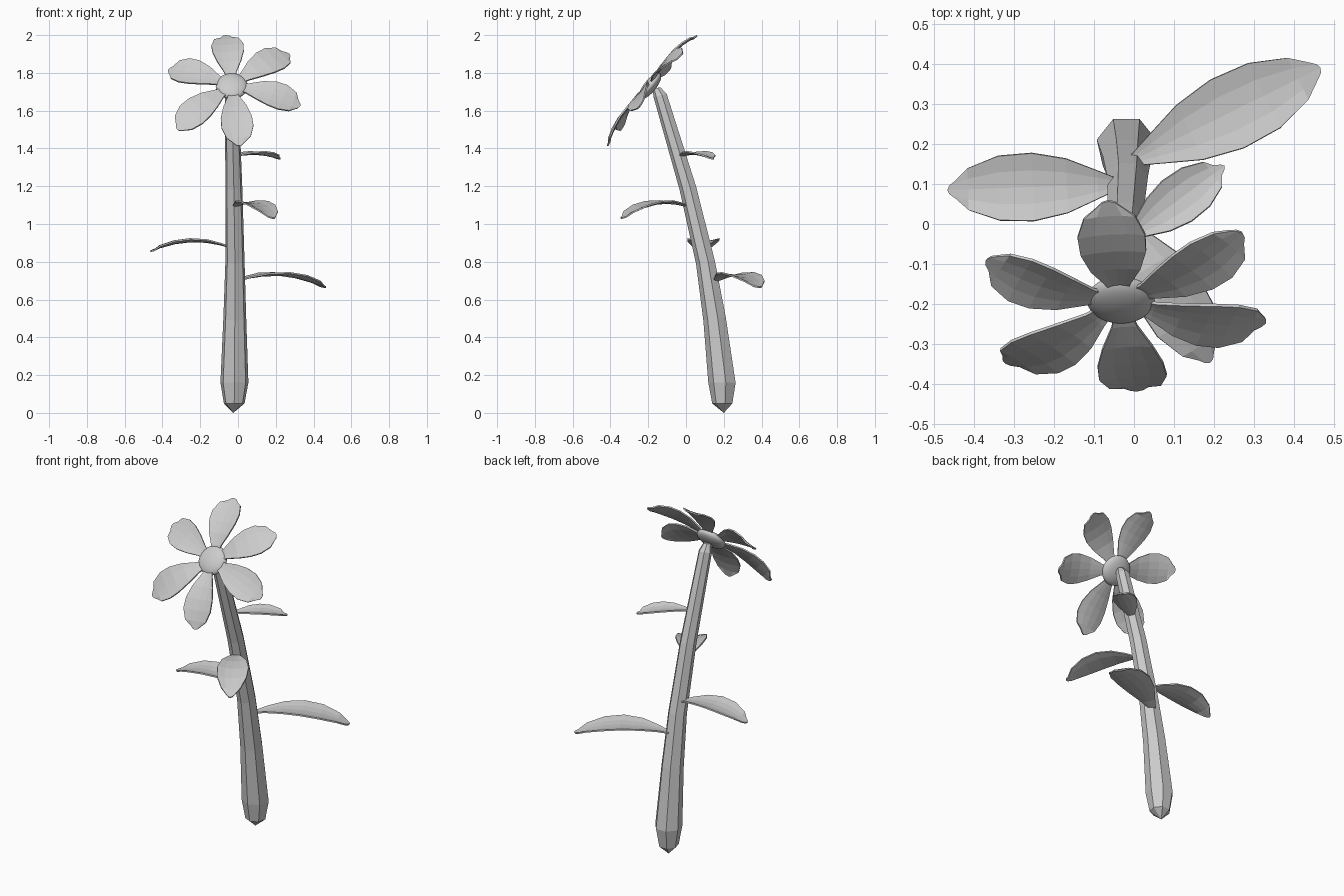
import bpy, bmesh, math
from mathutils import Vector, Matrix

if "Cube" in bpy.data.objects:
    bpy.data.objects.remove(bpy.data.objects["Cube"])


def finish(name, bm):
    bmesh.ops.recalc_face_normals(bm, faces=bm.faces)
    me = bpy.data.meshes.new(name)
    bm.to_mesh(me)
    bm.free()
    ob = bpy.data.objects.new(name, me)
    bpy.context.collection.objects.link(ob)
    return ob


def blade(name, base, tip, up, width, arch, cup, profile):
    """Thin arched blade from base to tip; profile = (t, relative half width)."""
    base, tip, up = Vector(base), Vector(tip), Vector(up).normalized()
    side = (tip - base).cross(up).normalized()
    bm = bmesh.new()
    rows = []
    for t, w in profile:
        mid = base.lerp(tip, t) + up * arch * 4 * t * (1 - t)
        rows.append([bm.verts.new(mid + side * s * w * width / 2 + up * cup * s * s * w)
                     for s in (-1, -0.5, 0, 0.5, 1)])
    # rounded tip: push the middle of the last row outward
    for v, k in zip(rows[-1], (-0.02, -0.005, 0, -0.005, -0.02)):
        v.co += (tip - base).normalized() * k
    for a, b in zip(rows, rows[1:]):
        for i in range(4):
            bm.faces.new((a[i], a[i + 1], b[i + 1], b[i]))
    ob = finish(name, bm)
    mod = ob.modifiers.new("thickness", "SOLIDIFY")
    mod.thickness = 0.008
    mod.offset = 0
    return ob


# Stem: seven-sided rings along a leaning path (x, y, z, radius)
path = [(-0.02, 0.195, 0.05, 0.056), (-0.019, 0.194, 0.16, 0.076), (-0.017, 0.154, 0.5, 0.062),
        (-0.016, 0.105, 0.8, 0.052), (-0.022, 0.012, 1.19, 0.046), (-0.033, -0.135, 1.68, 0.037),
        (-0.034, -0.155, 1.72, 0.022)]
bm = bmesh.new()
rings = []
for i, (x, y, z, r) in enumerate(path):
    slope = 0 if i < 2 else 0.2     # rings tilt with the lean
    ring = []
    for k in range(7):
        a = -math.pi / 2 + math.tau * k / 7
        dy = r * math.sin(a)
        ring.append(bm.verts.new((x + r * math.cos(a), y + dy, z + dy * slope)))
    rings.append(ring)
for a, b in zip(rings, rings[1:]):
    for k in range(7):
        bm.faces.new((a[k], a[(k + 1) % 7], b[(k + 1) % 7], b[k]))
foot = bm.verts.new((-0.025, 0.2, 0.0))
for k in range(7):
    bm.faces.new((foot, rings[0][(k + 1) % 7], rings[0][k]))
bm.faces.new(rings[-1])
finish("stem", bm)

# Leaves: base, tip, width, arch
leaf_profile = [(0, 0.16), (0.12, 0.42), (0.3, 0.8), (0.5, 1), (0.7, 0.95), (0.88, 0.62), (1, 0.26)]
leaves = [((0.0, 0.16, 0.7), (0.465, 0.39, 0.665), 0.19, 0.045),
          ((-0.04, 0.1, 0.875), (-0.465, 0.085, 0.855), 0.17, 0.042),
          ((-0.015, 0.0, 1.095), (0.19, -0.345, 1.03), 0.17, 0.042),
          ((-0.01, -0.03, 1.36), (0.225, 0.145, 1.345), 0.125, 0.016)]
for i, (b, t, w, arch) in enumerate(leaves):
    blade(f"leaf_{i + 1}", b, t, (0, 0, 1), w, arch, 0.014, leaf_profile)

# Flower head frame: faces forward and up
centre = Vector((-0.033, -0.19, 1.73))
normal = Vector((0, -0.777, 0.63))
across = Vector((1, 0, 0))
upward = Vector((0, 0.63, 0.777))

# Petals: angle in the flower plane, length
petal_profile = [(0, 0.2), (0.15, 0.38), (0.35, 0.74), (0.55, 0.97), (0.72, 1), (0.88, 0.76), (1, 0.36)]
petals = [(95, 0.365), (38, 0.385), (-18, 0.38), (-84, 0.39), (-136, 0.4), (159, 0.36)]
for i, (deg, length) in enumerate(petals):
    a = math.radians(deg)
    d = across * math.cos(a) + upward * math.sin(a)
    blade(f"petal_{i + 1}", centre + d * 0.035, centre + d * length - normal * 0.025,
          normal, 0.17, 0.03, 0.008, petal_profile)

# Flower centre: flattened smooth ball
bm = bmesh.new()
bmesh.ops.create_uvsphere(bm, u_segments=24, v_segments=12, radius=0.085)
frame = Matrix((across, upward, normal)).transposed().to_4x4()
bm.transform(Matrix.Translation(centre) @ frame @ Matrix.Diagonal((1, 1, 0.38, 1)))
for f in bm.faces:
    f.smooth = True
finish("flower_centre", bm)
